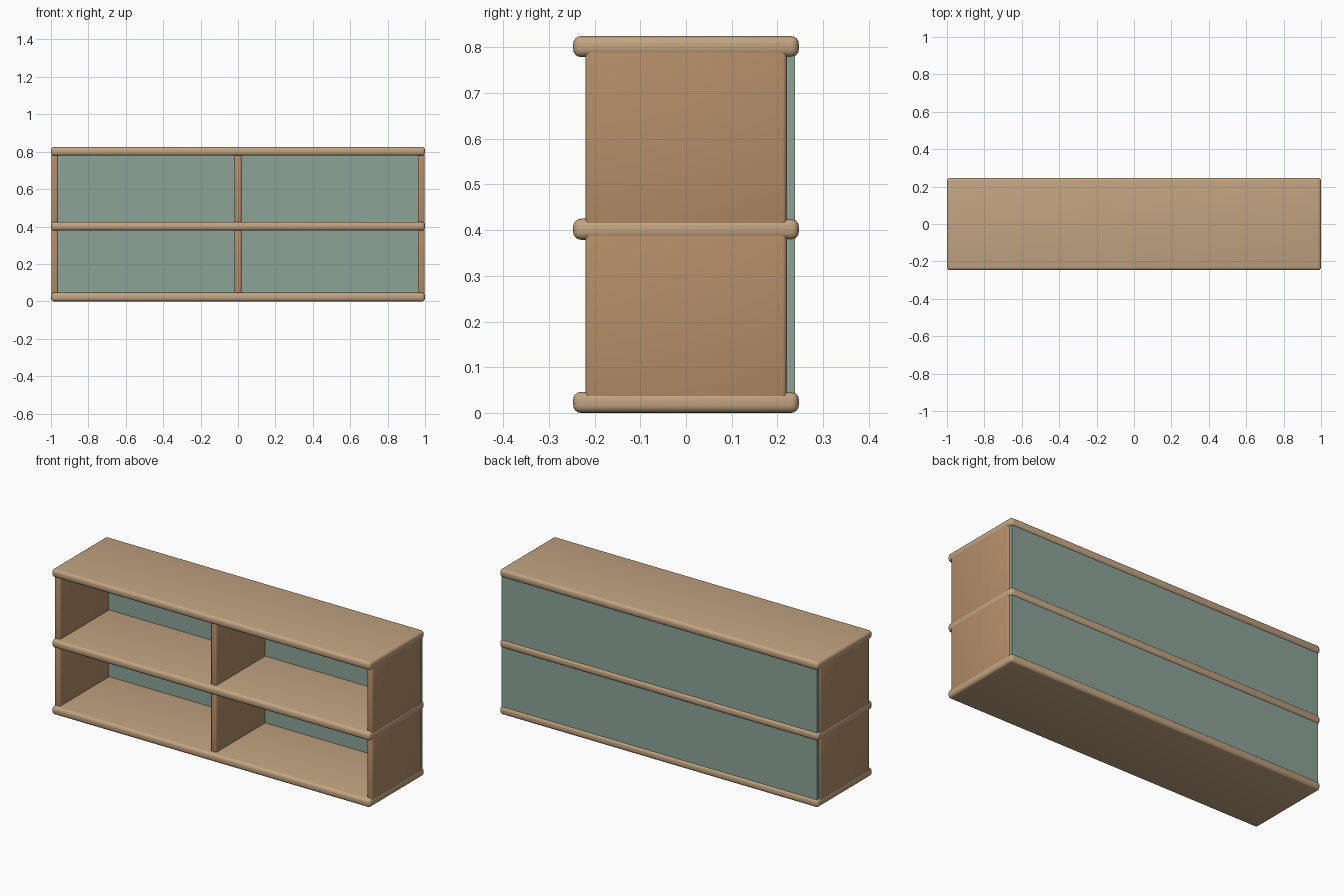
import bpy
import math

if "Cube" in bpy.data.objects:
    bpy.data.objects.remove(bpy.data.objects["Cube"])


def material(name, rgb):
    m = bpy.data.materials.new(name)
    m.diffuse_color = (*rgb, 1)
    m.use_nodes = True
    m.node_tree.nodes["Principled BSDF"].inputs["Base Color"].default_value = m.diffuse_color
    return m


shelf_wood = material("light_wood", (0.54, 0.37, 0.22))
panel_wood = material("warm_wood", (0.46, 0.27, 0.14))
back_green = material("sage_green", (0.26, 0.37, 0.31))


def box(name, x, y, z, mat, bevel=0.0, segments=3):
    """Box from (min, max) ranges with optional rounded edges."""
    lo_hi = (x, y, z)
    bpy.ops.mesh.primitive_cube_add(
        size=1, location=[(a + b) / 2 for a, b in lo_hi])
    ob = bpy.context.object
    ob.name = name
    ob.scale = [b - a for a, b in lo_hi]
    bpy.ops.object.transform_apply(location=False, rotation=False, scale=True)
    ob.data.materials.append(mat)
    if bevel:
        mod = ob.modifiers.new("rounded_edges", "BEVEL")
        mod.width = bevel
        mod.segments = segments
        bpy.ops.object.modifier_apply(modifier=mod.name)
        bpy.ops.object.shade_smooth_by_angle(angle=math.radians(35))
    return ob


T = 0.046                       # shelf thickness
levels = [0.0, 0.379, 0.779]    # underside of each shelf

# Rounded horizontal shelves
for name, z in zip(("bottom_shelf", "middle_shelf", "top_shelf"), levels):
    box(name, (-1, 1), (-0.247, 0.247), (z, z + T), shelf_wood, 0.017, 4)

# Uprights and back panel of each tier, let into the shelves
for tier, low, high in zip(("lower", "upper"), levels, levels[1:]):
    z = (low + T - 0.02, high + 0.02)
    for side, x in (("left_side", (-0.998, -0.962)),
                    ("divider", (-0.018, 0.018)),
                    ("right_side", (0.962, 0.998))):
        box(f"{tier}_{side}", x, (-0.22, 0.22), z, panel_wood, 0.008)
    box(f"{tier}_back_panel", (-0.99, 0.99), (0.219, 0.239), z, back_green)
